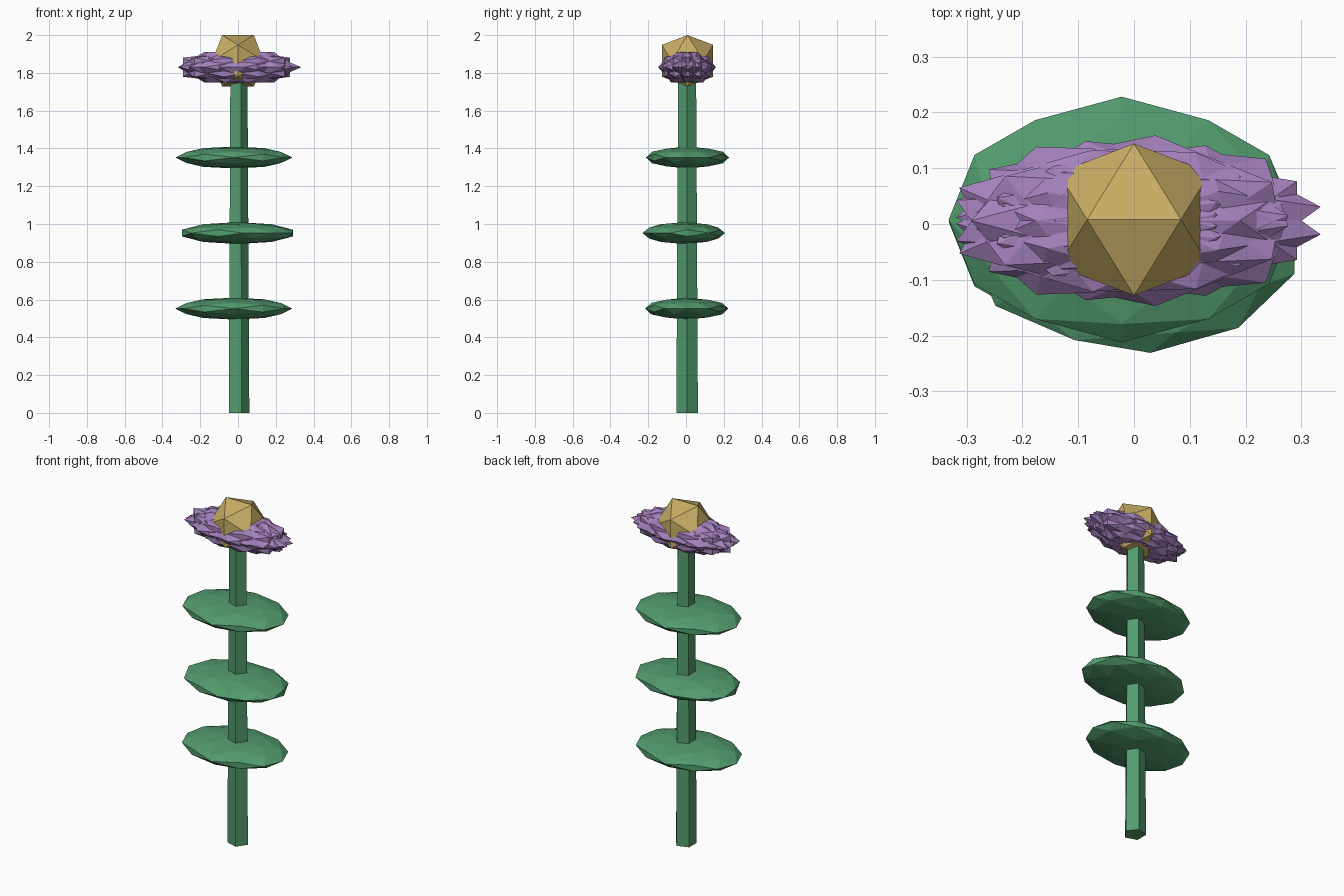
import bpy, bmesh, math
from mathutils import Vector, Matrix

if "Cube" in bpy.data.objects:
    bpy.data.objects.remove(bpy.data.objects["Cube"])


def material(name, rgb):
    m = bpy.data.materials.new(name)
    m.diffuse_color = (*rgb, 1)
    m.use_nodes = True
    m.node_tree.nodes["Principled BSDF"].inputs["Base Color"].default_value = m.diffuse_color
    return m


green = material("leaf_green", (0.085, 0.33, 0.155))
purple = material("petal_purple", (0.37, 0.22, 0.50))
gold = material("heart_gold", (0.58, 0.42, 0.13))


def finish(name, bm, mat):
    bmesh.ops.recalc_face_normals(bm, faces=bm.faces)
    me = bpy.data.meshes.new(name)
    bm.to_mesh(me)
    bm.free()
    me.materials.append(mat)
    ob = bpy.data.objects.new(name, me)
    bpy.context.collection.objects.link(ob)
    return ob


def ico_points(detail):
    # icosahedron resting on an edge, optionally split once onto the sphere
    phi = (1 + 5 ** 0.5) / 2
    pts = []
    for s in (-1, 1):
        for t in (-phi, phi):
            pts += [Vector((s, 0, t)), Vector((0, t, s)), Vector((t, s, 0))]
    pts = [p.normalized() for p in pts]
    if detail:
        pts += [(p + q).normalized() for i, p in enumerate(pts)
                for q in pts[:i] if (p - q).length < 1.1]
    return pts


def ellipsoid(name, centre, radii, turn, mat, detail=0):
    # the facets are turned first, then stretched
    bm = bmesh.new()
    rot = Matrix.Rotation(turn, 3, 'Z')
    for p in ico_points(detail):
        bm.verts.new(rot @ p)
    bmesh.ops.convex_hull(bm, input=bm.verts[:])
    for v in bm.verts:
        v.co = Vector(a * r + c for a, r, c in zip(v.co, radii, centre))
    return finish(name, bm, mat)


Y = 0.006

# five-sided tapering stem
bm = bmesh.new()
h = 1.8
rings = []
for z, r in ((0, 0.06), (h, 0.05)):
    rings.append([bm.verts.new((r * math.cos(math.tau * i / 5),
                                Y + r * math.sin(math.tau * i / 5), z))
                  for i in range(5)])
for i in range(5):
    j = (i + 1) % 5
    bm.faces.new((rings[0][i], rings[0][j], rings[1][j], rings[1][i]))
bm.faces.new(rings[0][::-1])
bm.faces.new(rings[1])
finish("stem", bm, green)

# three flat leaves up the stem
for i, (x, y, turn) in enumerate(((-0.022, -0.002, 0), (-0.003, -0.018, 127.7), (-0.022, 0.002, 0))):
    ellipsoid(f"leaf_{i + 1}", (x, Y + y, 0.552 + 0.4 * i), (0.31, 0.22, 0.058),
              math.radians(turn), green, detail=1)

# overlapping spiky petals
N = 14
for k in range(N):
    a = math.tau * k / N
    ellipsoid(f"petal_{k + 1}",
              (0.024 * math.cos(a), Y + 0.02 * math.sin(a), 1.83),
              (0.315, 0.134, 0.096), 1.5 * a, purple)

# golden flower heart
ellipsoid("flower_heart", (0, Y + 0.002, 1.864), (0.16, 0.16, 0.16), 0, gold)
